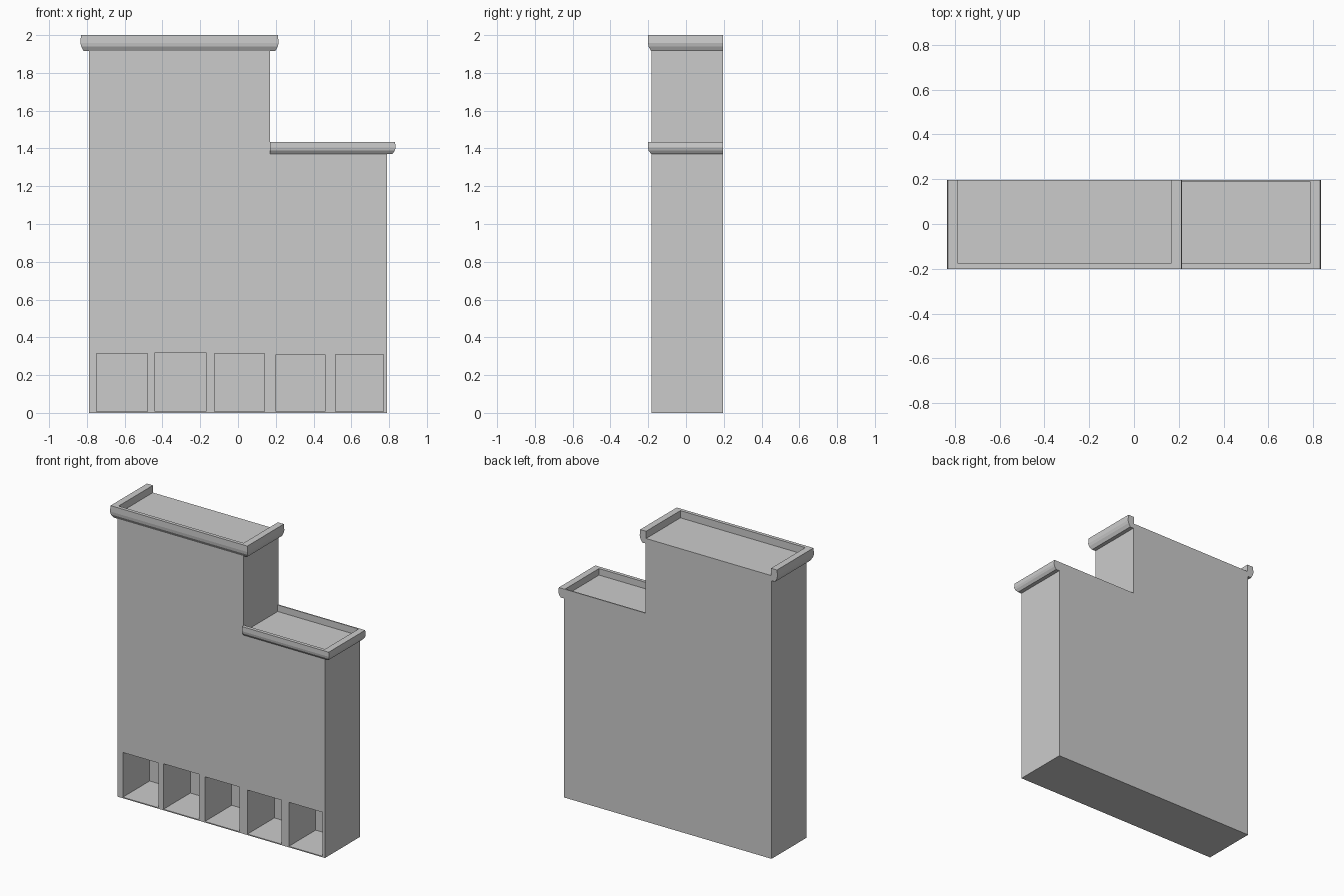
import bpy, bmesh

if "Cube" in bpy.data.objects:
    bpy.data.objects.remove(bpy.data.objects["Cube"])

FRONT, BACK = -0.182, 0.197
LEFT, STEP, RIGHT = -0.79, 0.17, 0.79


def make_object(name, bm):
    bmesh.ops.recalc_face_normals(bm, faces=bm.faces)
    mesh = bpy.data.meshes.new(name)
    bm.to_mesh(mesh)
    bm.free()
    obj = bpy.data.objects.new(name, mesh)
    bpy.context.collection.objects.link(obj)
    return obj


def add_box(bm, x0, x1, y0, y1, z0, z1):
    verts = bmesh.ops.create_cube(bm, size=1)["verts"]
    for v in verts:
        v.co.x = x0 if v.co.x < 0 else x1
        v.co.y = y0 if v.co.y < 0 else y1
        v.co.z = z0 if v.co.z < 0 else z1


def cornice(name, path, base, height):
    """Sweep the moulding along path points (x, y, x side, y side)."""
    # outward reach in x, outward reach in y, relative height
    profile = [(-0.004, -0.006, 0), (0.027, 0.002, 0), (0.040, 0.016, 0.28),
               (0.045, 0.019, 0.52), (0.041, 0.018, 1), (-0.004, -0.006, 1)]
    bm = bmesh.new()
    rings = [[bm.verts.new((x + sx * dx, y + sy * dy, base + h * height))
              for dx, dy, h in profile] for x, y, sx, sy in path]
    n = len(profile)
    for a, b in zip(rings, rings[1:]):
        for i in range(n):
            j = (i + 1) % n
            bm.faces.new((a[i], a[j], b[j], b[i]))
    bm.faces.new(rings[0])
    bm.faces.new(rings[-1])
    return make_object(name, bm)


# Stepped building block, extruded from its front outline
outline = [(LEFT, 0), (RIGHT, 0), (RIGHT, 1.39), (STEP, 1.39),
           (STEP, 1.95), (LEFT, 1.95)]
bm = bmesh.new()
face = bm.faces.new([bm.verts.new((x, FRONT, z)) for x, z in outline])
moved = bmesh.ops.extrude_face_region(bm, geom=[face])["geom"]
bmesh.ops.translate(bm, vec=(0, BACK - FRONT, 0),
                    verts=[g for g in moved if isinstance(g, bmesh.types.BMVert)])
if face.is_valid and not all(len(e.link_faces) == 2 for e in face.edges):
    bm.faces.new(face.verts)
building = make_object("building_block", bm)

# Ground-floor shop openings
bm = bmesh.new()
for x0, x1, top in [(-0.75, -0.48, 0.315), (-0.44, -0.17, 0.32),
                    (-0.125, 0.14, 0.315), (0.20, 0.46, 0.31), (0.515, 0.77, 0.31)]:
    add_box(bm, x0, x1, FRONT - 0.1, 0.11, 0.007, top)
cutter = make_object("opening_cutter", bm)
cutter.hide_render = True
cutter.hide_set(True)
cut = building.modifiers.new("openings", "BOOLEAN")
cut.operation = "DIFFERENCE"
cut.solver = "EXACT"
cut.object = cutter

# Tall roof cornice: three sides, open at the back
cornice("upper_cornice", [(LEFT, BACK, -1, 0), (LEFT, FRONT, -1, 1 * -1),
                          (STEP, FRONT, 1, -1), (STEP, BACK, 1, 0)], 1.915, 0.085)

# Low roof cornice: front and right side, butting against the tall wall
cornice("lower_cornice", [(STEP, FRONT, 0, -1), (RIGHT, FRONT, 1, -1),
                          (RIGHT, BACK, 1, 0)], 1.37, 0.065)

# Thin lip behind the low roof
bm = bmesh.new()
add_box(bm, STEP, RIGHT, BACK - 0.008, BACK, 1.38, 1.435)
make_object("lower_back_lip", bm)
